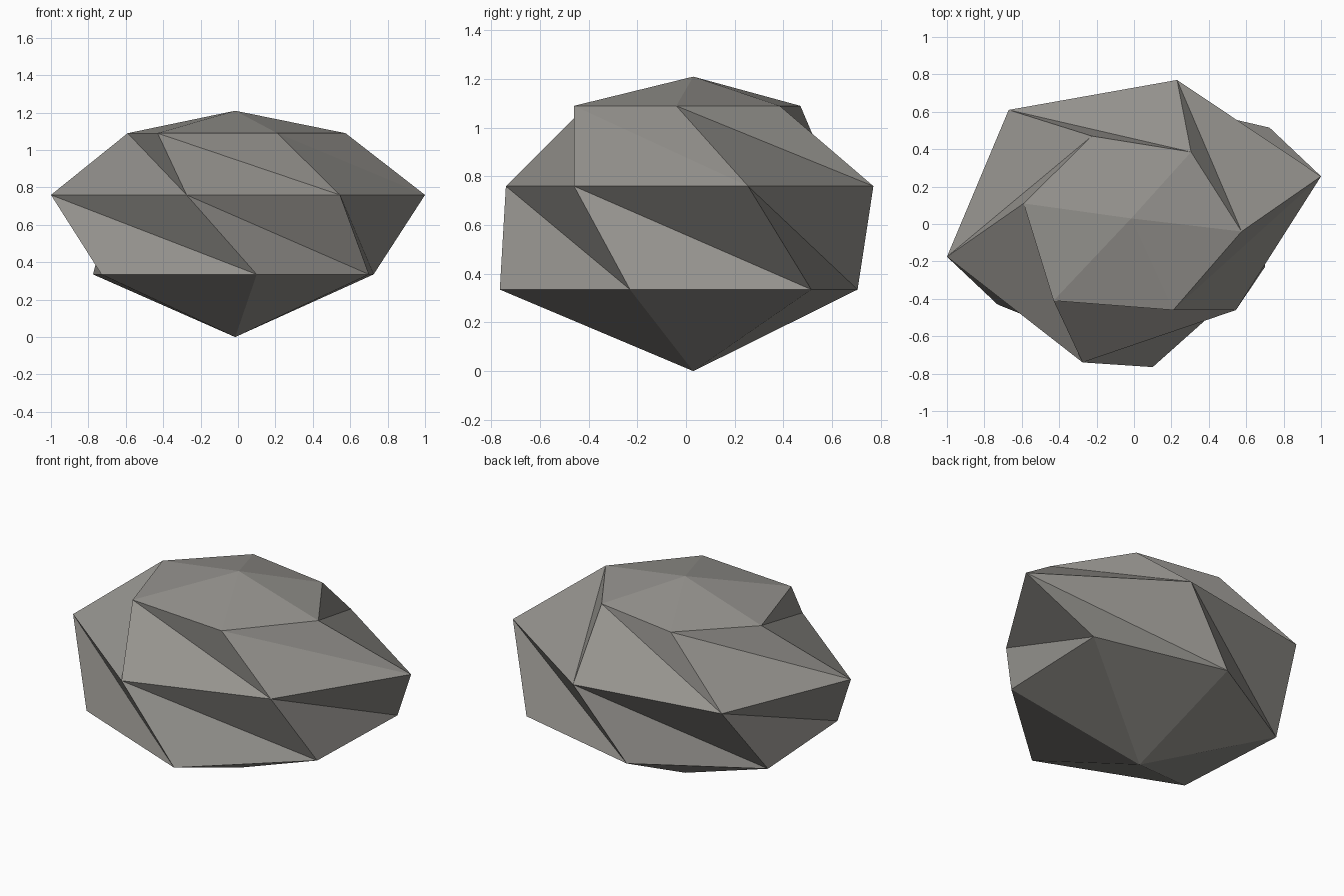
import bpy, bmesh

if "Cube" in bpy.data.objects:
    bpy.data.objects.remove(bpy.data.objects["Cube"])

# Stone colour
stone = bpy.data.materials.new("warm grey stone")
stone.diffuse_color = (0.30, 0.29, 0.27, 1)
stone.use_nodes = True
stone.node_tree.nodes["Principled BSDF"].inputs["Base Color"].default_value = stone.diffuse_color

# Three irregular six-sided rings, counter-clockwise, each matched by index
rings = [
    (0.335, [(-.73, -.43), (.10, -.765), (.70, -.23), (.725, .515), (-.09, .705), (-.775, .31)]),
    (0.76, [(-1, -.175), (-.275, -.74), (.545, -.46), (1, .255), (.23, .77), (-.67, .61)]),
    (1.09, [(-.59, .11), (-.43, -.41), (.21, -.46), (.575, -.04), (.305, .385), (-.225, .47)]),
]

bm = bmesh.new()
base = bm.verts.new((-.015, .03, 0))
peak = bm.verts.new((-.015, .03, 1.21))
loops = [[bm.verts.new((x, y, z)) for x, y in pts] for z, pts in rings]

for i in range(6):
    j = (i + 1) % 6
    # Underside and crown fans
    bm.faces.new((base, loops[0][j], loops[0][i]))
    bm.faces.new((peak, loops[2][i], loops[2][j]))
    # Lower band: diagonal from upper i to lower j
    low, mid, top = loops
    bm.faces.new((low[i], low[j], mid[i]))
    bm.faces.new((low[j], mid[j], mid[i]))
    # Upper band: diagonal from upper i to lower j
    bm.faces.new((mid[i], mid[j], top[i]))
    bm.faces.new((mid[j], top[j], top[i]))

bmesh.ops.recalc_face_normals(bm, faces=bm.faces)
mesh = bpy.data.meshes.new("boulder")
bm.to_mesh(mesh)
bm.free()
mesh.materials.append(stone)
boulder = bpy.data.objects.new("boulder", mesh)
bpy.context.collection.objects.link(boulder)
